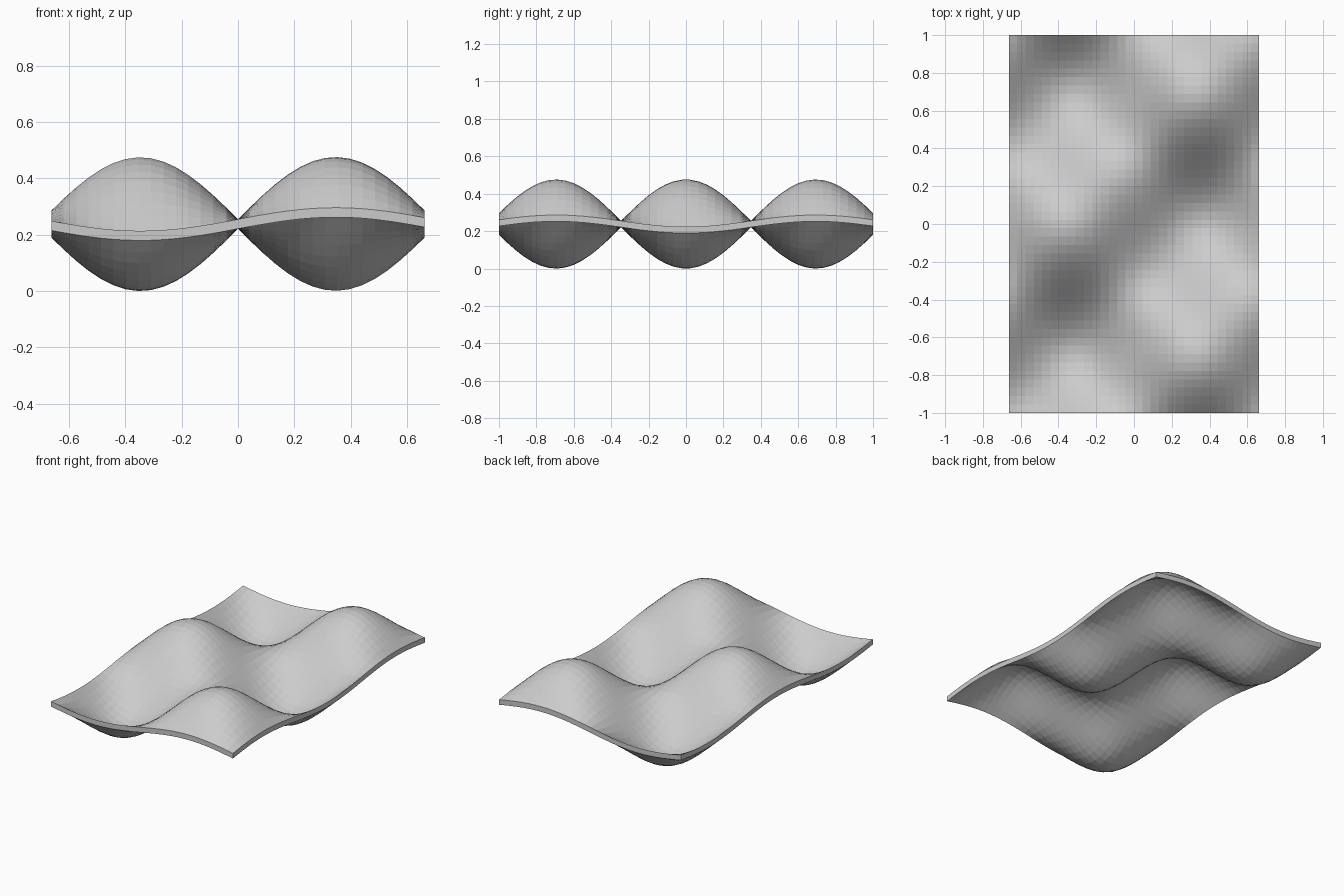
import bpy, bmesh, math

if "Cube" in bpy.data.objects:
    bpy.data.objects.remove(bpy.data.objects["Cube"])

HALF_X, HALF_Y = 0.663, 1.0
K = 4.525            # wave number
AMP = 1 / K          # wave height
THICK = 0.034
NX, NY = 30, 45

# Flat grid sheet, scaled to the panel size
bm = bmesh.new()
bmesh.ops.create_grid(bm, x_segments=NX, y_segments=NY, size=1.0)
for v in bm.verts:
    v.co.x *= HALF_X
    v.co.y *= HALF_Y

# Thicken straight up into a slab
res = bmesh.ops.extrude_face_region(bm, geom=bm.faces[:], use_keep_orig=True)
top = [g for g in res["geom"] if isinstance(g, bmesh.types.BMVert)]
bmesh.ops.translate(bm, verts=top, vec=(0, 0, THICK))

# Egg-crate wave applied to both skins
for v in bm.verts:
    v.co.z += AMP - AMP * math.sin(K * v.co.x) * math.cos(K * v.co.y)
low = min(v.co.z for v in bm.verts)
bmesh.ops.translate(bm, verts=bm.verts[:], vec=(0, 0, -low))
bmesh.ops.recalc_face_normals(bm, faces=bm.faces[:])

mesh = bpy.data.meshes.new("wavy_panel")
bm.to_mesh(mesh)
bm.free()
panel = bpy.data.objects.new("wavy_panel", mesh)
bpy.context.collection.objects.link(panel)
